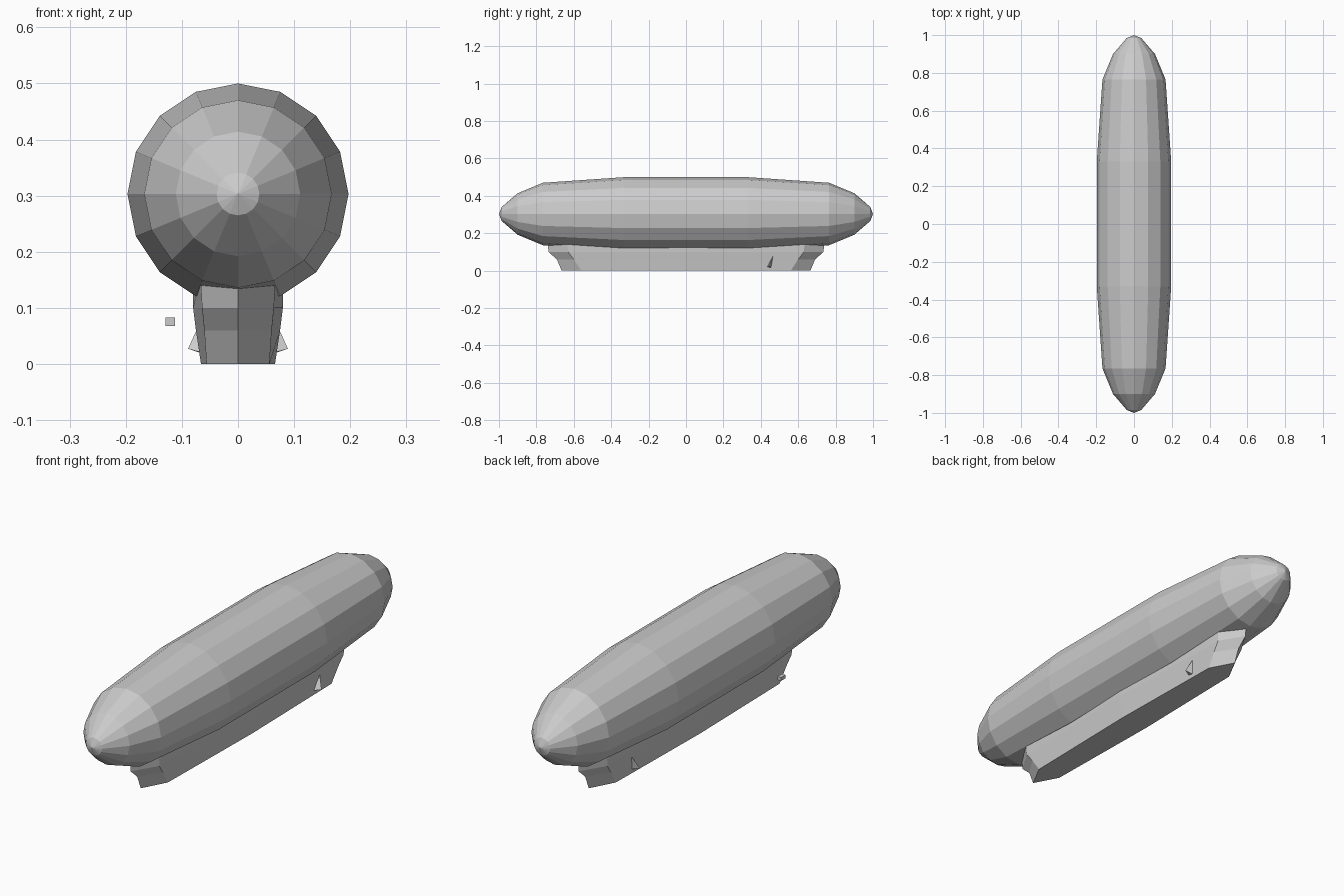
import bpy
import bmesh
import math

if "Cube" in bpy.data.objects:
    bpy.data.objects.remove(bpy.data.objects["Cube"])


def make(name, verts, faces):
    mesh = bpy.data.meshes.new(name)
    mesh.from_pydata(verts, [], faces)
    bm = bmesh.new()
    bm.from_mesh(mesh)
    bmesh.ops.recalc_face_normals(bm, faces=bm.faces)
    bm.to_mesh(mesh)
    bm.free()
    ob = bpy.data.objects.new(name, mesh)
    bpy.context.collection.objects.link(ob)
    return ob


def loft(name, rings, tips=None):
    """Join equal-length rings with quads; close with tip points or caps."""
    n = len(rings[0])
    verts = [v for r in rings for v in r]
    faces = [(k * n + i, k * n + (i + 1) % n, (k + 1) * n + (i + 1) % n, (k + 1) * n + i)
             for k in range(len(rings) - 1) for i in range(n)]
    last = (len(rings) - 1) * n
    if tips:
        a, b = len(verts), len(verts) + 1
        verts += tips
        faces += [(a, i, (i + 1) % n) for i in range(n)]
        faces += [(b, last + i, last + (i + 1) % n) for i in range(n)]
    else:
        faces += [tuple(range(n)), tuple(range(last, last + n))]
    return make(name, verts, faces)


# Gas envelope: 16-sided body along y
SIDES, CZ = 16, 0.303
half = [(0.985, 0.038), (0.90, 0.111), (0.765, 0.167), (0.33, 0.197)]
profile = [(-y, r) for y, r in half] + [(y, r) for y, r in reversed(half)]
rings = [[(r * math.sin(i * math.tau / SIDES), y, CZ + r * math.cos(i * math.tau / SIDES))
          for i in range(SIDES)] for y, r in profile]
loft("envelope", rings, [(0, -1, CZ), (0, 1, CZ)])

# Gondola: pointed, slightly bowed hull; (z, tip y, shoulder x, shoulder y, mid x)
levels = [(0.0, 0.665, 0.056, 0.56, 0.066),
          (0.06, 0.69, 0.060, 0.60, 0.075),
          (0.10, 0.735, 0.064, 0.63, 0.080),
          (0.155, 0.74, 0.067, 0.635, 0.080)]
hull = [[(0, -t, z), (sx, -sy, z), (mx, 0, z), (sx, sy, z),
         (0, t, z), (-sx, sy, z), (-mx, 0, z), (-sx, -sy, z)]
        for z, t, sx, sy, mx in levels]
loft("gondola", hull)

# Small side fins
for s, side in ((1, "right"), (-1, "left")):
    make("fin_" + side,
         [(s * 0.066, 0.465, 0.078), (s * 0.089, 0.445, 0.027),
          (s * 0.055, 0.432, 0.018), (s * 0.055, 0.456, 0.016)],
         [(0, 1, 2), (0, 3, 1), (1, 3, 2), (0, 2, 3)])

# Tiny detached block on the left, near the front
bpy.ops.mesh.primitive_cube_add(size=1, location=(-0.121, -0.48, 0.075))
block = bpy.context.object
block.name = "side_block"
block.scale = (0.017, 0.03, 0.015)
